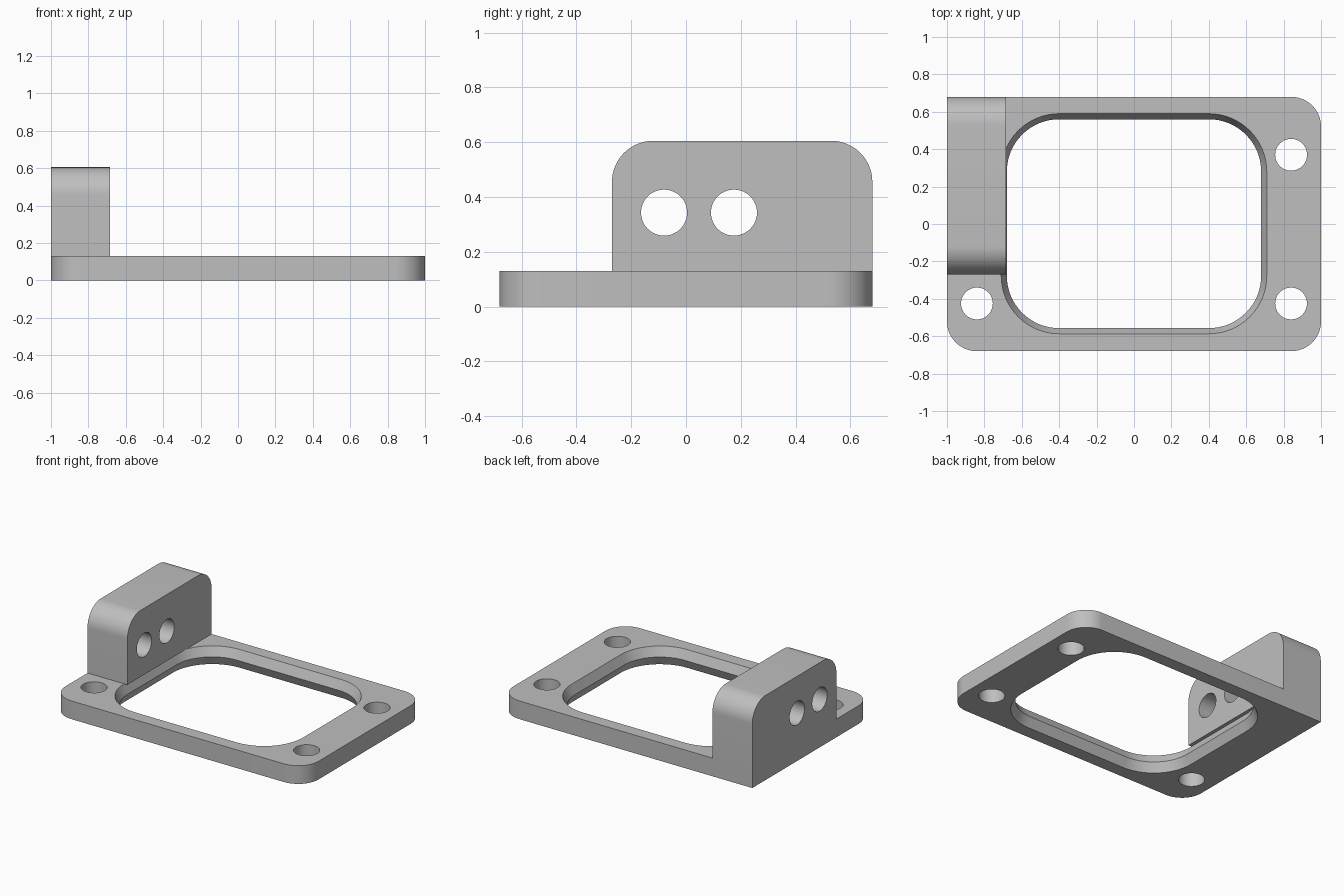
import bpy, bmesh, math
from mathutils import Matrix, Vector

if "Cube" in bpy.data.objects:
    bpy.data.objects.remove(bpy.data.objects["Cube"])

grey = bpy.data.materials.new("plain grey")
grey.diffuse_color = (0.52, 0.52, 0.52, 1)
grey.use_nodes = True
grey.node_tree.nodes["Principled BSDF"].inputs["Base Color"].default_value = grey.diffuse_color


def outline(x0, x1, y0, y1, radii, seg=16):
    """Rounded rectangle, radii in order: front-left, front-right, back-right, back-left."""
    pts = []
    corners = [(x0, y0, 1, 1), (x1, y0, -1, 1), (x1, y1, -1, -1), (x0, y1, 1, -1)]
    for i, ((x, y, sx, sy), r) in enumerate(zip(corners, radii)):
        if r == 0:
            pts.append((x, y))
            continue
        for k in range(seg + 1):
            a = math.pi + math.pi / 2 * (i + k / seg)
            pts.append((x + sx * r + r * math.cos(a), y + sy * r + r * math.sin(a)))
    return pts


def loft(name, layers, matrix=Matrix()):
    """Closed solid through a list of (outline, height) layers."""
    bm = bmesh.new()
    rings = [[bm.verts.new(matrix @ Vector((x, y, z))) for x, y in pts] for pts, z in layers]
    for a, b in zip(rings, rings[1:]):
        for i in range(len(a)):
            j = (i + 1) % len(a)
            bm.faces.new((a[i], a[j], b[j], b[i]))
    bm.faces.new(rings[0][::-1])
    bm.faces.new(rings[-1])
    bmesh.ops.recalc_face_normals(bm, faces=bm.faces)
    me = bpy.data.meshes.new(name)
    bm.to_mesh(me)
    bm.free()
    me.materials.append(grey)
    ob = bpy.data.objects.new(name, me)
    bpy.context.collection.objects.link(ob)
    return ob


def combine(ob, other, operation):
    """Apply a boolean and remove the helper."""
    m = ob.modifiers.new("bool", 'BOOLEAN')
    m.object, m.operation, m.solver = other, operation, 'EXACT'
    bpy.context.view_layer.objects.active = ob
    bpy.ops.object.modifier_apply(modifier=m.name)
    bpy.data.objects.remove(other)


def circle(x, y, r, n=48):
    return [(x + r * math.cos(2 * math.pi * k / n), y + r * math.sin(2 * math.pi * k / n))
            for k in range(n)]


T = 0.13  # plate thickness

# base plate, square only at the back-left corner
base = outline(-1, 1, -0.68, 0.68, (0.16, 0.16, 0.16, 0))
bracket = loft("mounting_bracket", [(base, 0), (base, T)])

# large window, bevelled from both sides to a mid-height edge
layers = []
for z, g in ((-T / 2, 0.06), (T / 2, 0), (1.5 * T, 0.06)):
    layers.append((outline(-0.68 - g, 0.68 + g, -0.557 - g, 0.56 + g, [0.28 + g] * 4), z))
combine(bracket, loft("window_cutter", layers), 'DIFFERENCE')

# screw holes in the plate
for x, y in ((-0.84, -0.425), (0.84, -0.425), (0.84, 0.37)):
    c = circle(x, y, 0.085)
    combine(bracket, loft("screw_cutter", [(c, -0.1), (c, 0.3)]), 'DIFFERENCE')

# upright block: profile in y/z swept along x
along_x = Matrix(((0, 0, 1, 0), (1, 0, 0, 0), (0, 1, 0, 0), (0, 0, 0, 1)))
side = outline(-0.27, 0.68, T, 0.605, (0, 0, 0.15, 0.15))
block = loft("upright_block", [(side, -1), (side, -0.685)], along_x)
for y in (-0.08, 0.175):
    c = circle(y, 0.343, 0.084)
    combine(block, loft("cross_cutter", [(c, -1.2), (c, -0.5)], along_x), 'DIFFERENCE')
combine(bracket, block, 'UNION')

bpy.ops.object.select_all(action='DESELECT')
bracket.select_set(True)
bpy.context.view_layer.objects.active = bracket
bpy.ops.object.shade_smooth_by_angle(angle=math.radians(25))
